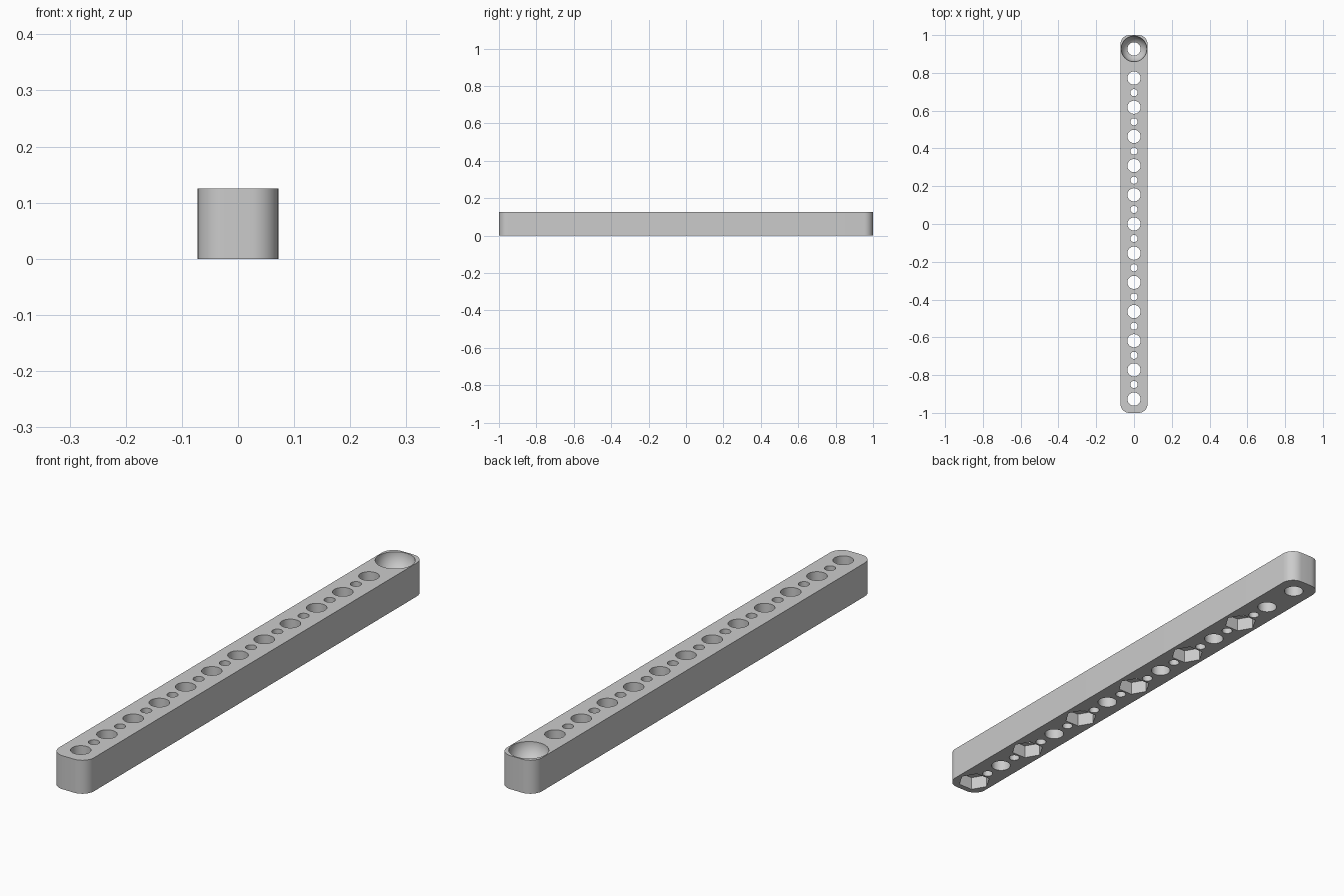
import bpy, bmesh, math
from mathutils import Matrix

HALF_W, HEIGHT, PITCH = 0.072, 0.125, 0.1545
FIRST = -6 * PITCH

if "Cube" in bpy.data.objects:
    bpy.data.objects.remove(bpy.data.objects["Cube"], do_unlink=True)

grey = bpy.data.materials.new("plain_grey")
grey.use_nodes = True
colour = (0.6, 0.6, 0.6, 1)
grey.diffuse_color = colour
grey.node_tree.nodes["Principled BSDF"].inputs["Base Color"].default_value = colour


def make_object(name, bm):
    mesh = bpy.data.meshes.new(name)
    bm.to_mesh(mesh)
    bm.free()
    mesh.materials.append(grey)
    obj = bpy.data.objects.new(name, mesh)
    bpy.context.collection.objects.link(obj)
    return obj


def add_prism(bm, sides, radius, y, z_low, z_high):
    place = Matrix.Translation((0, y, (z_low + z_high) / 2))
    bmesh.ops.create_cone(bm, cap_ends=True, segments=sides, radius1=radius,
                          radius2=radius, depth=z_high - z_low, matrix=place)


def row(i):
    return FIRST + i * PITCH


# Bar with rounded vertical corners
bm = bmesh.new()
bmesh.ops.create_cube(bm, size=1, matrix=Matrix.Translation((0, 0, HEIGHT / 2))
                      @ Matrix.Diagonal((2 * HALF_W, 2, HEIGHT, 1)))
uprights = [e for e in bm.edges if abs(e.verts[0].co.z - e.verts[1].co.z) > 0.01]
bmesh.ops.bevel(bm, geom=uprights, offset=0.048, offset_type='OFFSET',
                segments=10, profile=0.5, affect='EDGES')
bar = make_object("perforated_bar", bm)

# Through holes: large at each pitch, small halfway between them
holes = bmesh.new()
for i in range(13):
    add_prism(holes, 40, 0.035, row(i), -0.1, HEIGHT + 0.1)
for i in range(11):
    add_prism(holes, 32, 0.019, row(i + 0.5), -0.1, HEIGHT + 0.1)

# Hexagonal nut pockets underneath, points towards the long sides
pockets = bmesh.new()
for i in range(0, 12, 2):
    add_prism(pockets, 6, 0.059, row(i), -0.1, 0.05)
bmesh.ops.rotate(pockets, verts=pockets.verts, matrix=Matrix.Identity(3))
for v in pockets.verts:
    # turn each hexagon a quarter about its own centre
    y = row(2 * round((v.co.y - FIRST) / (2 * PITCH)))
    v.co.x, v.co.y = v.co.y - y, y - v.co.x

# Ball socket on top at the back end
socket = bmesh.new()
bmesh.ops.create_uvsphere(socket, u_segments=48, v_segments=25, radius=0.068,
                          matrix=Matrix.Translation((0, row(12), HEIGHT)))

# Cut, then discard the cutters
bpy.context.view_layer.objects.active = bar
bar.select_set(True)
for name, cutter_bm in (("hole_cutter", holes), ("nut_pocket_cutter", pockets),
                        ("socket_cutter", socket)):
    cutter = make_object(name, cutter_bm)
    cutter.hide_render = True
    cut = bar.modifiers.new(name, 'BOOLEAN')
    cut.operation = 'DIFFERENCE'
    cut.solver = 'EXACT'
    cut.object = cutter
    bpy.ops.object.modifier_apply(modifier=cut.name)
    bpy.data.objects.remove(cutter, do_unlink=True)

bpy.ops.object.select_all(action='DESELECT')
bar.select_set(True)
bpy.ops.object.shade_smooth_by_angle(angle=math.radians(30))
